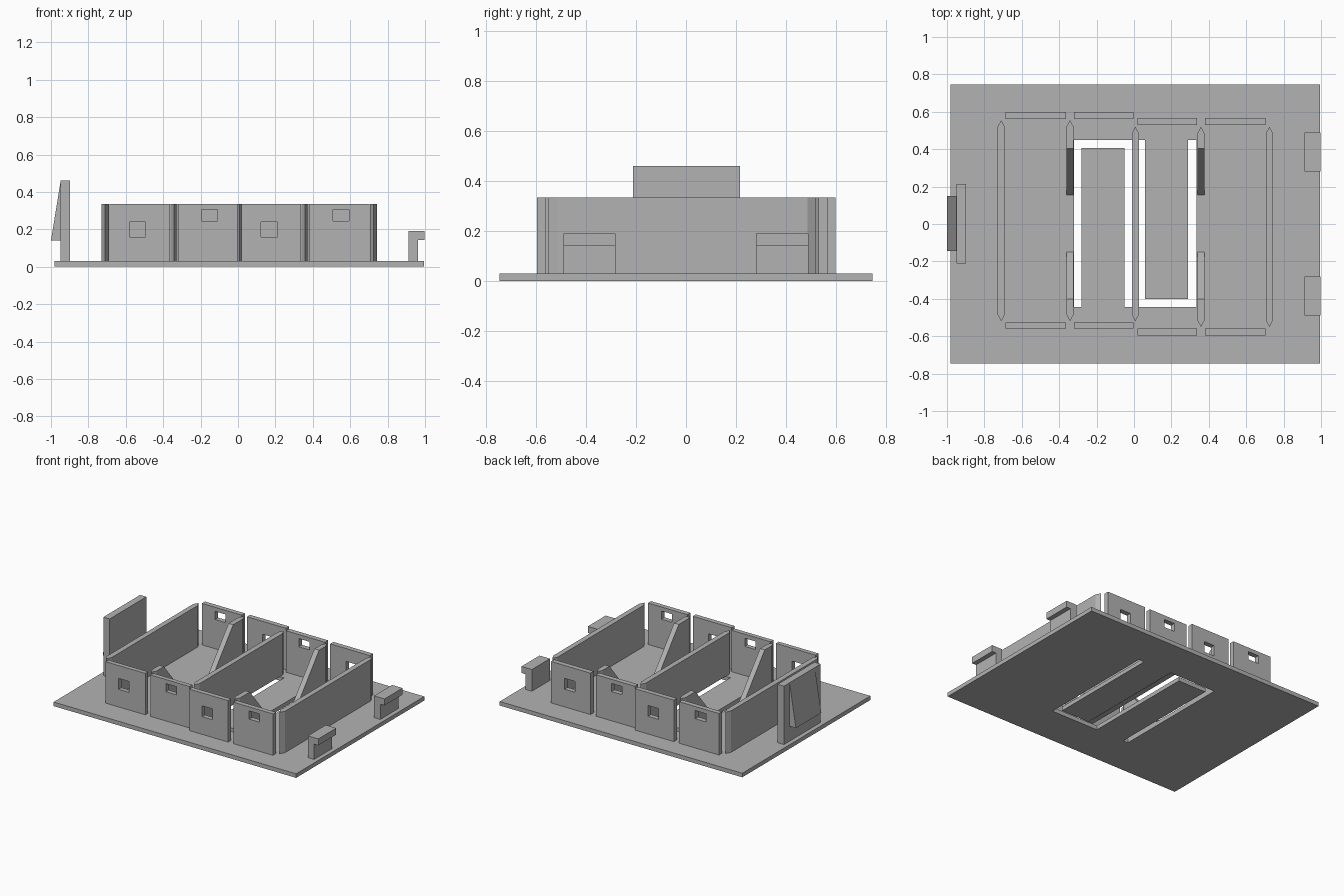
import bpy, bmesh
from mathutils import Vector

if "Cube" in bpy.data.objects:
    bpy.data.objects.remove(bpy.data.objects["Cube"])

grey = bpy.data.materials.new("plain grey")
grey.diffuse_color = (0.45, 0.45, 0.45, 1)
grey.use_nodes = True
grey.node_tree.nodes["Principled BSDF"].inputs["Base Color"].default_value = grey.diffuse_color

BASE_TOP, WALL_TOP = 0.03, 0.335


def prism(name, pts, axis, lo, hi):
    """Extrude a 2D outline along an axis; pts use the two other axes in order."""
    def place(p, d):
        c = list(p)
        c.insert("xyz".index(axis), d)
        return Vector(c)
    bm = bmesh.new()
    face = bm.faces.new([bm.verts.new(place(p, lo)) for p in pts])
    ext = bmesh.ops.extrude_face_region(bm, geom=[face])
    verts = [g for g in ext["geom"] if isinstance(g, bmesh.types.BMVert)]
    bmesh.ops.translate(bm, verts=verts, vec=place((0, 0), hi - lo))
    bmesh.ops.recalc_face_normals(bm, faces=bm.faces)
    me = bpy.data.meshes.new(name)
    bm.to_mesh(me)
    bm.free()
    me.materials.append(grey)
    ob = bpy.data.objects.new(name, me)
    bpy.context.collection.objects.link(ob)
    return ob


def box(name, x0, x1, y0, y1, z0, z1):
    return prism(name, [(x0, y0), (x1, y0), (x1, y1), (x0, y1)], "z", z0, z1)


def cut(ob, cutter):
    cutter.hide_render = True
    cutter.hide_viewport = True
    cutter.display_type = "WIRE"
    mod = ob.modifiers.new("cut", "BOOLEAN")
    mod.operation = "DIFFERENCE"
    mod.solver = "EXACT"
    mod.object = cutter


# Base plate with a winding slot that leaves two tongues
base = box("base_plate", -0.98, 0.995, -0.745, 0.745, 0, BASE_TOP)
slot = [(-0.32, 0.45), (0.06, 0.45), (0.06, -0.40), (0.29, -0.40),
        (0.29, 0.45), (0.335, 0.45), (0.335, -0.445), (-0.05, -0.445),
        (-0.05, 0.405), (-0.28, 0.405), (-0.28, -0.445), (-0.32, -0.445)]
cut(base, prism("slot_cutter", slot, "z", -0.1, 0.1))

# Long walls with pointed ends: centre x, front y, back y, open middle
for i, (x, y0, y1, open_mid) in enumerate([
        (-0.71, -0.52, 0.555, False), (-0.342, -0.52, 0.555, True),
        (0.007, -0.52, 0.52, False),
        (0.358, -0.55, 0.52, True), (0.724, -0.55, 0.52, False)]):
    h, t = 0.019, 0.035
    plan = [(x, y0), (x + h, y0 + t), (x + h, y1 - t),
            (x, y1), (x - h, y1 - t), (x - h, y0 + t)]
    wall = prism(f"long_wall_{i + 1}", plan, "z", BASE_TOP, WALL_TOP)
    if open_mid:
        # Sloping sides of the opening between the two wall ends
        k = 0.25 / (WALL_TOP - BASE_TOP) * 0.05
        gap = [(-0.15 + k, BASE_TOP - 0.05), (0.155 - k, BASE_TOP - 0.05),
               (0.405 + k, WALL_TOP + 0.05), (-0.40 - k, WALL_TOP + 0.05)]
        cut(wall, prism(f"gap_cutter_{i + 1}", gap, "x", x - 0.1, x + 0.1))

# Short walls, each with one window; low and high windows alternate
LOW, HIGH = (0.16, 0.24), (0.245, 0.305)
spans = [(-0.687, -0.363), (-0.32, -0.003), (0.02, 0.337), (0.38, 0.702)]
windows = [-0.537, -0.153, 0.167, 0.55]
for side, depths, heights in (
        ("front", [(-0.56, -0.527)] * 2 + [(-0.595, -0.56)] * 2, (LOW, HIGH)),
        ("back", [(0.562, 0.598)] * 2 + [(0.53, 0.567)] * 2, (HIGH, LOW))):
    for i, ((x0, x1), (y0, y1), wx) in enumerate(zip(spans, depths, windows)):
        wall = box(f"{side}_wall_{i + 1}", x0, x1, y0, y1, BASE_TOP, WALL_TOP)
        z0, z1 = heights[i % 2]
        cut(wall, box(f"{side}_window_cutter_{i + 1}", wx - 0.043, wx + 0.043,
                      y0 - 0.05, y1 + 0.05, z0, z1))

# Tall board with a wedge on its outer side
box("tall_board", -0.948, -0.897, -0.212, 0.215, BASE_TOP, 0.46)
prism("board_wedge", [(-1, 0.14), (-0.948, 0.14), (-0.948, 0.46)],
      "y", -0.145, 0.15)

# Pair of hooked brackets on the opposite edge
hook = [(0.912, BASE_TOP), (0.963, BASE_TOP), (0.963, 0.142),
        (0.997, 0.142), (0.997, 0.19), (0.912, 0.19)]
for name, y0, y1 in (("front_bracket", -0.49, -0.282),
                     ("back_bracket", 0.28, 0.49)):
    prism(name, hook, "y", y0, y1)
